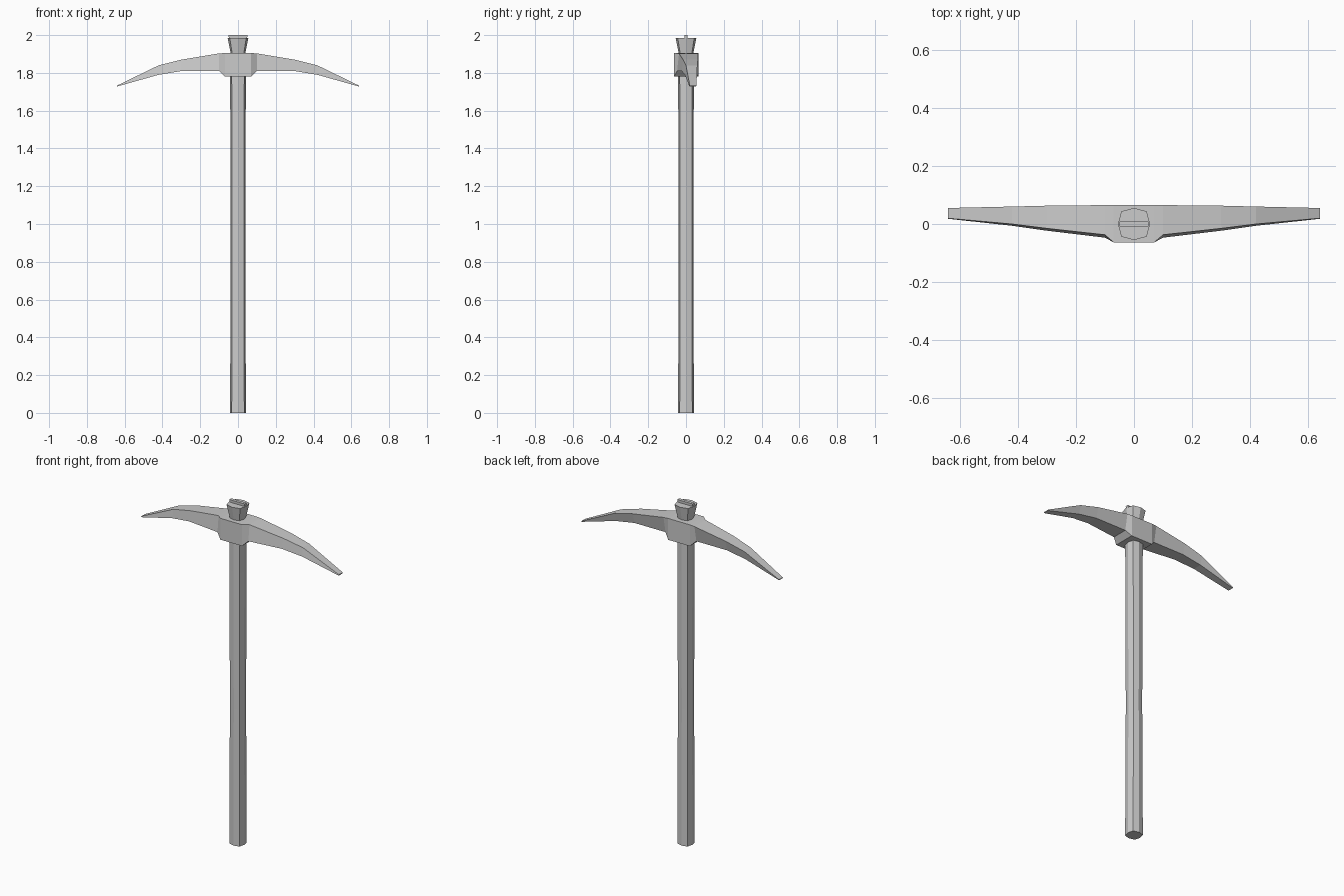
import bpy, bmesh, math

if "Cube" in bpy.data.objects:
    bpy.data.objects.remove(bpy.data.objects["Cube"])


def loft(name, rings):
    """Skin a list of equal-length vertex rings and cap both ends."""
    bm = bmesh.new()
    loops = [[bm.verts.new(p) for p in ring] for ring in rings]
    n = len(loops[0])
    for a, b in zip(loops, loops[1:]):
        for i in range(n):
            j = (i + 1) % n
            bm.faces.new((a[i], a[j], b[j], b[i]))
    bm.faces.new(loops[0])
    bm.faces.new(loops[-1])
    bmesh.ops.recalc_face_normals(bm, faces=bm.faces)
    mesh = bpy.data.meshes.new(name)
    bm.to_mesh(mesh)
    bm.free()
    obj = bpy.data.objects.new(name, mesh)
    bpy.context.collection.objects.link(obj)
    return obj


# Handle: squarish octagon, slightly waisted, flaring above the head
def octagon(r, z):
    return [(r * k * math.cos(a), r * k * math.sin(a), z)
            for i in range(8)
            for a, k in [(i * math.pi / 4, 1.12 if i % 2 else 1.0)]]


handle_profile = [(0.042, 0), (0.041, 0.27), (0.039, 0.8), (0.041, 1.6),
                  (0.042, 1.78), (0.038, 1.9), (0.055, 1.985)]
loft("handle", [octagon(r, z) for r, z in handle_profile])

# Pick head: x, top z, bottom z, then y of front top, front bottom, back top, back bottom
stations = [
    (0.070, 1.905, 1.780, -0.063, -0.063, 0.065, 0.065),
    (0.100, 1.903, 1.810, -0.037, -0.047, 0.065, 0.047),
    (0.300, 1.870, 1.810, -0.015, -0.023, 0.063, 0.047),
    (0.420, 1.840, 1.790, 0.000, -0.006, 0.060, 0.048),
    (0.640, 1.733, 1.728, 0.020, 0.018, 0.055, 0.053),
]


def section(s, side):
    x, zt, zb, ft, fb, bt, bb = s
    x *= side
    return [(x, ft, zt), (x, bt, zt), (x, bb, zb), (x, fb, zb)]


loft("pick_head", [section(s, -1) for s in reversed(stations)]
     + [section(s, 1) for s in stations])

# Wedge driven into the top of the handle
loft("wedge", [[(-x, -y, z), (x, -y, z), (x, y, z), (-x, y, z)]
               for x, y, z in [(0.044, 0.006, 1.94), (0.050, 0.009, 2.0)]])
